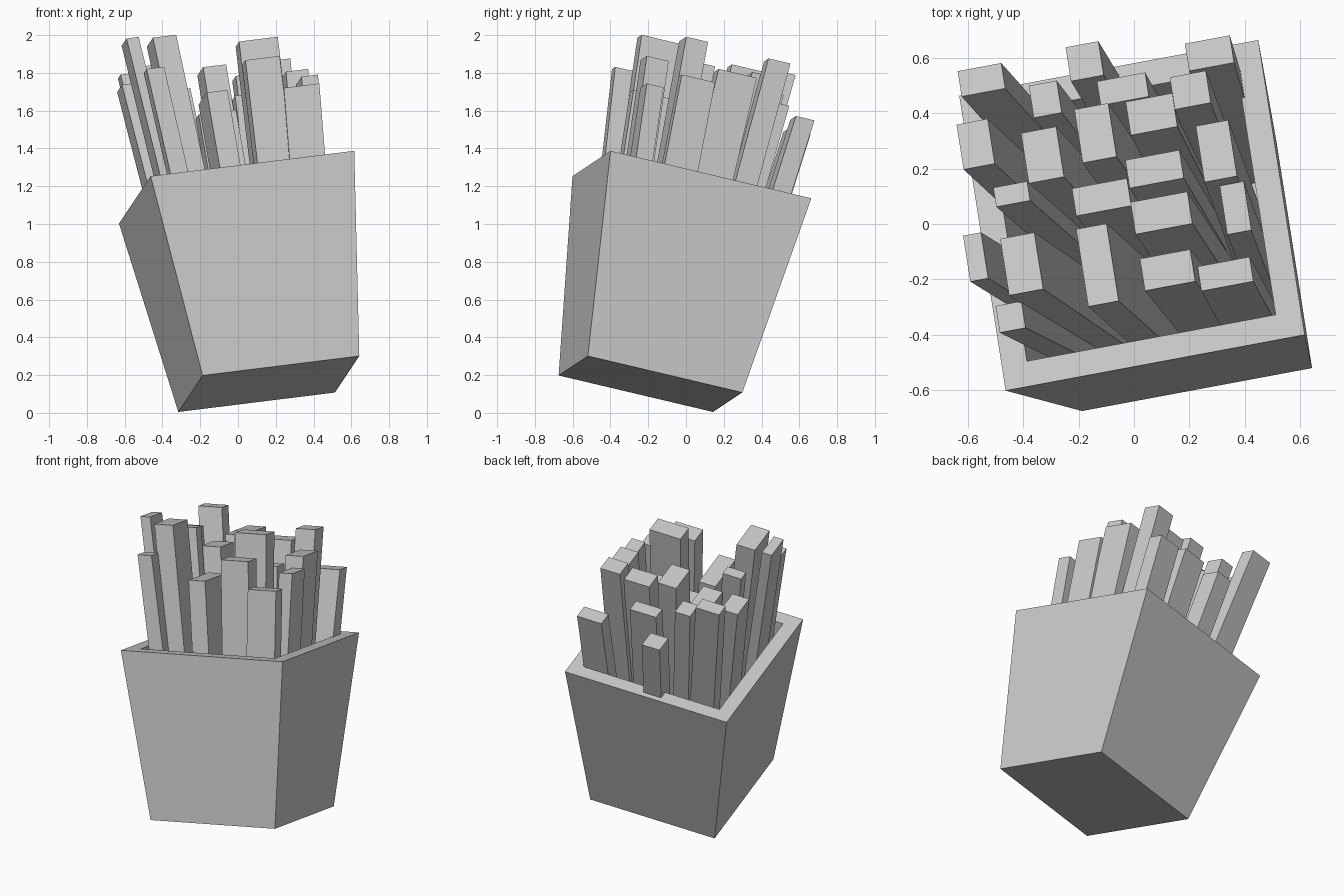
import bpy, bmesh
from mathutils import Vector, Matrix

if "Cube" in bpy.data.objects:
    bpy.data.objects.remove(bpy.data.objects["Cube"])

# Tilted frame of the carton: u = width, v = depth, w = up the carton
u = Vector((0.975, 0.182, 0.121)).normalized()
v = Vector((-0.142, 0.963, -0.226))
w = u.cross(v).normalized()
v = w.cross(u)
ORIGIN = Vector((0.163, -0.188, 0.153))      # centre of the carton bottom
FRAME = Matrix((u, v, w)).transposed().to_4x4()
FRAME.translation = ORIGIN
TO_LOCAL = FRAME.inverted()

HEIGHT, BOTTOM, TOP, WALL = 1.078, 0.425, 0.5525, 0.093
APEX = BOTTOM * HEIGHT / (TOP - BOTTOM)      # depth where the slanted walls meet
FLOOR = 0.09


def add_object(name, bm):
    bmesh.ops.recalc_face_normals(bm, faces=bm.faces)
    mesh = bpy.data.meshes.new(name)
    bm.to_mesh(mesh)
    bm.free()
    obj = bpy.data.objects.new(name, mesh)
    obj.matrix_world = FRAME
    bpy.context.collection.objects.link(obj)
    return obj


# Carton: square rings bridged from outer bottom, over the rim, down to the floor
def carton():
    bm = bmesh.new()
    floor_half = BOTTOM + (TOP - BOTTOM) * FLOOR / HEIGHT - WALL
    rings = []
    for r, h in ((BOTTOM, 0), (TOP, HEIGHT), (TOP - WALL, HEIGHT), (floor_half, FLOOR)):
        rings.append([bm.verts.new((sx * r, sy * r, h))
                      for sx, sy in ((-1, -1), (1, -1), (1, 1), (-1, 1))])
    for a, b in zip(rings, rings[1:]):
        for i in range(4):
            j = (i + 1) % 4
            bm.faces.new((a[i], a[j], b[j], b[i]))
    bm.faces.new(rings[0][::-1])
    bm.faces.new(rings[-1])
    add_object("carton", bm)


# Fry: a box whose top sits at a world point, slanting inward down to the floor
def fry(index, x, y, z, width, depth):
    top = TO_LOCAL @ Vector((x, y, z))
    shrink = (APEX + FLOOR) / (APEX + top.z)
    bm = bmesh.new()
    bmesh.ops.create_cube(bm, size=1)
    for vert in bm.verts:
        is_top = vert.co.z > 0
        s = 1 if is_top else shrink
        vert.co = Vector((top.x * s + vert.co.x * width,
                          top.y * s + vert.co.y * depth,
                          top.z if is_top else FLOOR))
    add_object(f"fry_{index:02d}", bm)


# Top centre (x, y, z), width and depth of each fry, back to front
FRIES = [
    (-0.55, 0.52, 1.79, .161, .095), (-0.178, 0.587, 1.48, .121, .127),
    (0.272, 0.616, 1.55, .166, .102), (-0.32, 0.45, 1.69, .103, .12),
    (-0.04, 0.487, 1.625, .178, .09), (0.063, 0.396, 1.78, .172, .125),
    (0.203, 0.483, 1.855, .133, .12), (-0.571, 0.288, 1.725, .115, .168),
    (-0.33, 0.249, 1.69, .13, .188), (-0.139, 0.328, 1.815, .125, .2),
    (0.297, 0.263, 1.79, .12, .21), (0.074, 0.198, 1.68, .2, .105),
    (-0.441, 0.108, 1.835, .125, .072), (-0.117, 0.097, 1.58, .203, .103),
    (0.099, 0.04, 1.965, .21, .12), (0.366, 0.058, 1.765, .089, .183),
    (-0.571, -0.119, 1.967, .066, .172), (-0.405, -0.144, 1.97, .126, .212),
    (-0.132, -0.148, 1.67, .112, .29), (0.121, -0.166, 1.865, .186, .12),
    (0.33, -0.18, 1.722, .192, .092), (-0.445, -0.335, 1.815, .095, .1),
]

carton()
for i, data in enumerate(FRIES, 1):
    fry(i, *data)
